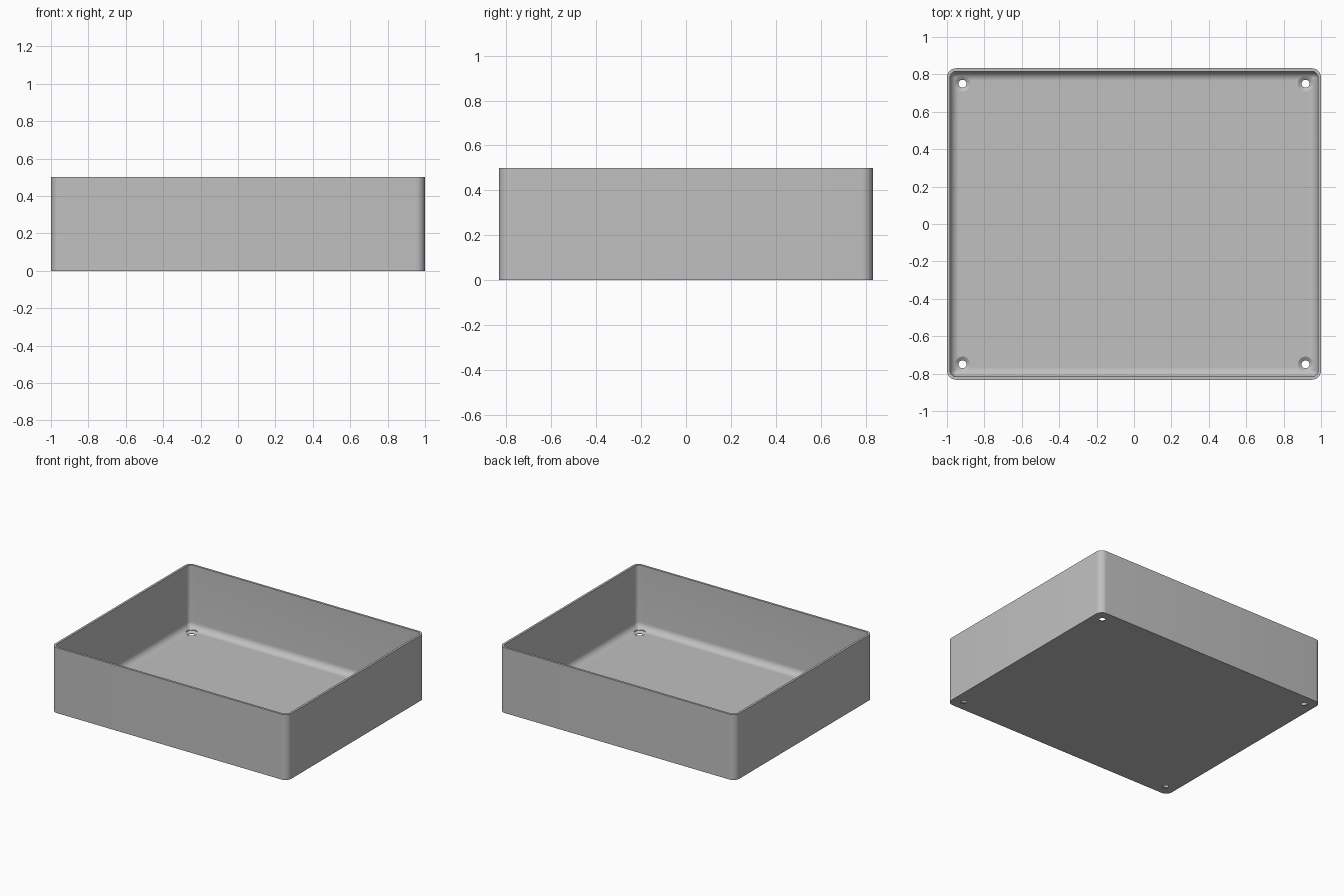
import bpy, bmesh, math

if "Cube" in bpy.data.objects:
    bpy.data.objects.remove(bpy.data.objects["Cube"])

HALF_X, HALF_Y, HEIGHT = 1.0, 0.833, 0.5
WALL, FLOOR = 0.0167, 0.0167
CORNER, FILLET = 0.05, 0.05
HOLE_X, HOLE_Y = 0.917, 0.75

grey = bpy.data.materials.new("plain grey")
grey.use_nodes = True
colour = (0.53, 0.53, 0.53, 1)
grey.diffuse_color = colour
grey.node_tree.nodes["Principled BSDF"].inputs["Base Color"].default_value = colour


def make_object(name, bm):
    bmesh.ops.recalc_face_normals(bm, faces=bm.faces)
    mesh = bpy.data.meshes.new(name)
    bm.to_mesh(mesh)
    bm.free()
    obj = bpy.data.objects.new(name, mesh)
    bpy.context.collection.objects.link(obj)
    mesh.materials.append(grey)
    return obj


def loft(bm, rings):
    """Skin closed rings of points and cap both ends."""
    loops = [[bm.verts.new(p) for p in ring] for ring in rings]
    n = len(loops[0])
    for a, b in zip(loops, loops[1:]):
        for i in range(n):
            j = (i + 1) % n
            bm.faces.new((a[i], a[j], b[j], b[i]))
    bm.faces.new(loops[0])
    bm.faces.new(loops[-1])


def rounded_rectangle(inset, z, steps=8):
    r = max(CORNER - inset, 0.003)
    cx, cy = HALF_X - inset - r, HALF_Y - inset - r
    points = []
    for k, (sx, sy) in enumerate(((1, 1), (-1, 1), (-1, -1), (1, -1))):
        for i in range(steps + 1):
            a = math.pi / 2 * (k + i / steps)
            points.append((sx * cx + r * math.cos(a), sy * cy + r * math.sin(a), z))
    return points


def circle(x, y, r, z, n=32):
    return [(x + r * math.cos(math.tau * i / n),
             y + r * math.sin(math.tau * i / n), z) for i in range(n)]


# Tray: outer wall, rim, inner wall, then a rounded sweep into the floor
rings = [rounded_rectangle(0, 0), rounded_rectangle(0, HEIGHT),
         rounded_rectangle(WALL, HEIGHT)]
for i in range(9):
    a = math.pi / 2 * i / 8
    rings.append(rounded_rectangle(WALL + FILLET * (1 - math.cos(a)),
                                   FLOOR + FILLET * (1 - math.sin(a))))
bm = bmesh.new()
loft(bm, rings)
tray = make_object("tray", bm)

# Countersunk screw holes in the four corners
bm = bmesh.new()
for sx in (-1, 1):
    for sy in (-1, 1):
        profile = ((0.021, -0.05), (0.021, 0.003), (0.041, FLOOR), (0.041, 0.15))
        loft(bm, [circle(sx * HOLE_X, sy * HOLE_Y, r, z) for r, z in profile])
cutter = make_object("screw_hole_cutter", bm)
cutter.hide_render = True

cut = tray.modifiers.new("screw holes", 'BOOLEAN')
cut.operation = 'DIFFERENCE'
cut.solver = 'EXACT'
cut.object = cutter

# Apply the cut, then shade smoothly with sharp edges kept
bpy.ops.object.select_all(action='DESELECT')
tray.select_set(True)
bpy.context.view_layer.objects.active = tray
bpy.ops.object.modifier_apply(modifier=cut.name)
bpy.data.objects.remove(cutter)
bpy.ops.object.shade_smooth_by_angle(angle=math.radians(30))
